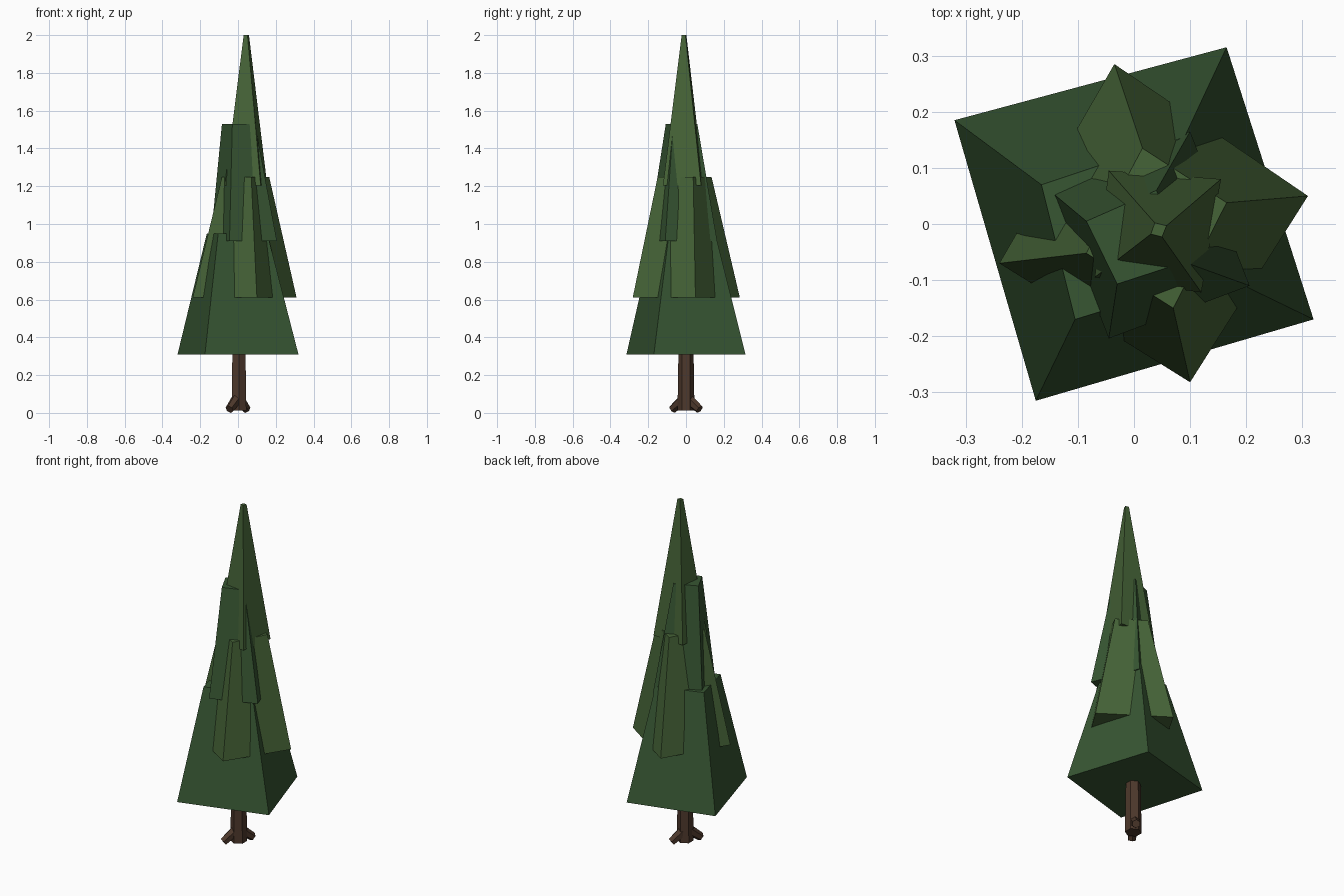
import bpy, bmesh, math
from mathutils import Vector

if "Cube" in bpy.data.objects:
    bpy.data.objects.remove(bpy.data.objects["Cube"])


def material(name, rgb):
    m = bpy.data.materials.new(name)
    m.diffuse_color = (*rgb, 1)
    m.use_nodes = True
    m.node_tree.nodes["Principled BSDF"].inputs["Base Color"].default_value = m.diffuse_color
    return m


light_green = material("light_needles", (0.06, 0.125, 0.038))
dark_green = material("dark_needles", (0.038, 0.092, 0.032))
bark = material("bark", (0.075, 0.04, 0.025))


def loft(name, low, high, mat):
    """Closed solid between two matching rings of points."""
    bm = bmesh.new()
    a = [bm.verts.new(p) for p in low]
    b = [bm.verts.new(p) for p in high]
    n = len(a)
    for i in range(n):
        j = (i + 1) % n
        bm.faces.new((a[i], a[j], b[j], b[i]))
    bm.faces.new(a[::-1])
    bm.faces.new(b)
    bmesh.ops.recalc_face_normals(bm, faces=bm.faces)
    me = bpy.data.meshes.new(name)
    bm.to_mesh(me)
    bm.free()
    me.materials.append(mat)
    ob = bpy.data.objects.new(name, me)
    bpy.context.collection.objects.link(ob)
    return ob


def tier(name, z0, low, z1, high, mat):
    return loft(name, [(x, y, z0) for x, y in low], [(x, y, z1) for x, y in high], mat)


# Four overlapping, twisted square tiers
tier("bottom_tier", 0.31, [(-0.32, 0.185), (-0.175, -0.315), (0.32, -0.17), (0.165, 0.315)],
     0.95, [(-0.165, 0.07), (-0.105, -0.17), (0.155, -0.09), (0.09, 0.155)], dark_green)
tier("second_tier", 0.61, [(-0.24, -0.07), (0.1, -0.282), (0.31, 0.05), (-0.035, 0.285)],
     1.25, [(-0.085, -0.052), (0.07, -0.15), (0.165, 0.038), (0.015, 0.135)], light_green)
tier("third_tier", 0.91, [(-0.145, 0.055), (-0.045, -0.204), (0.206, -0.11), (0.1, 0.165)],
     1.53, [(-0.085, 0.005), (-0.03, -0.107), (0.09, -0.068), (0.04, 0.06)], dark_green)
tier("top_spire", 1.205, [(-0.07, -0.095), (0.12, -0.122), (0.155, 0.08), (-0.045, 0.095)],
     2.0, [(0.03, -0.018), (0.05, -0.023), (0.058, -0.003), (0.037, 0.002)], light_green)


def ring(center, axis, radius, sides):
    """Regular ring of points around an axis."""
    q = Vector(axis).to_track_quat('Z', 'Y')
    return [Vector(center) + q @ Vector((radius * math.cos(t), radius * math.sin(t), 0))
            for t in (2 * math.pi * (i + 0.5) / sides for i in range(sides))]


# Hexagonal trunk
loft("trunk", ring((0.005, 0, 0.012), (0, 0, 1), 0.045, 6),
     ring((0.005, 0, 0.45), (0, 0, 1), 0.038, 6), bark)

# Two spreading roots
for s, label in ((1, "back_root"), (-1, "front_root")):
    start = Vector((s * 0.005, s * 0.01, 0.075))
    end = Vector((s * 0.045, s * 0.072, 0.0185))
    axis = end - start
    loft(label, ring(start, axis, 0.03, 6), ring(end, axis, 0.023, 6), bark)
